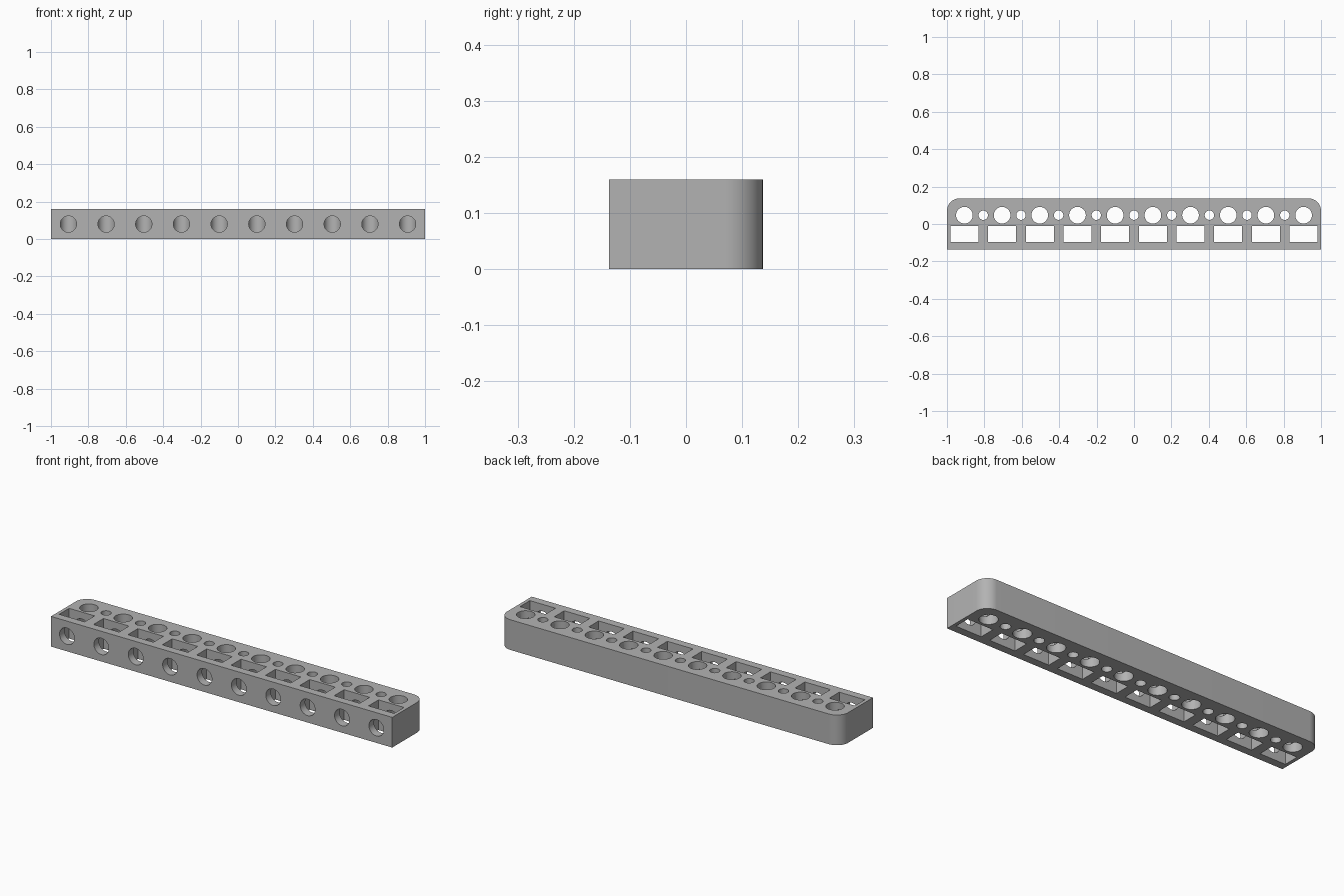
import bpy, bmesh
from math import radians, pi
from mathutils import Matrix, Vector

cube = bpy.data.objects.get("Cube")
if cube:
    bpy.data.objects.remove(cube)

HALF_Y, HEIGHT = 0.137, 0.16
COUNT, PITCH = 10, 0.2015
HOLE_Y, HOLE_R = 0.047, 0.0445
centres = [(i - (COUNT - 1) / 2) * PITCH for i in range(COUNT)]

grey = bpy.data.materials.new("grey plastic")
grey.use_nodes = True
colour = (0.45, 0.45, 0.45, 1)
grey.diffuse_color = colour
grey.node_tree.nodes["Principled BSDF"].inputs["Base Color"].default_value = colour


def make_object(name, bm):
    mesh = bpy.data.meshes.new(name)
    bmesh.ops.recalc_face_normals(bm, faces=bm.faces)
    bm.to_mesh(mesh)
    bm.free()
    mesh.materials.append(grey)
    obj = bpy.data.objects.new(name, mesh)
    bpy.context.collection.objects.link(obj)
    return obj


def add_box(bm, centre, size):
    matrix = Matrix.Translation(centre) @ Matrix.Diagonal((*size, 1))
    return bmesh.ops.create_cube(bm, size=1, matrix=matrix)["verts"]


def add_cylinder(bm, centre, radius, depth, turn=0):
    bmesh.ops.create_cone(bm, cap_ends=True, segments=48, radius1=radius, radius2=radius,
                          depth=depth, matrix=Matrix.Translation(centre) @ Matrix.Rotation(turn, 4, "X"))


# Bar with its two rear upright edges rounded
bm = bmesh.new()
add_box(bm, (0, 0, HEIGHT / 2), (2, HALF_Y * 2, HEIGHT))
rear_edges = [e for e in bm.edges if all(v.co.y > 0 for v in e.verts)
              and abs(e.verts[0].co.z - e.verts[1].co.z) > 0.1]
bmesh.ops.bevel(bm, geom=rear_edges, offset=0.067, segments=12, profile=0.5, affect="EDGES")
bar = make_object("drilled_bar", bm)

# Upright cutters: large holes, small holes between them, rectangular slots
bm = bmesh.new()
for i, x in enumerate(centres):
    add_cylinder(bm, (x, HOLE_Y, HEIGHT / 2), HOLE_R, HEIGHT * 2)
    add_box(bm, (x, -0.0535, HEIGHT / 2), (0.15, 0.083, HEIGHT * 2))
    if i:
        add_cylinder(bm, (x - PITCH / 2, HOLE_Y, HEIGHT / 2), 0.025, HEIGHT * 2)
upright_cutter = make_object("upright_cutter", bm)

# Front cutters: bores from the front face into the large holes
bm = bmesh.new()
front_y = -HALF_Y - 0.05
for x in centres:
    add_cylinder(bm, (x, (front_y + HOLE_Y) / 2, HEIGHT / 2), 0.0435, HOLE_Y - front_y, pi / 2)
front_cutter = make_object("front_cutter", bm)

# Cut the openings and discard the cutters
bpy.ops.object.select_all(action="DESELECT")
bar.select_set(True)
bpy.context.view_layer.objects.active = bar
for cutter in (upright_cutter, front_cutter):
    cutter.hide_render = True
    cut = bar.modifiers.new(cutter.name, "BOOLEAN")
    cut.operation = "DIFFERENCE"
    cut.solver = "EXACT"
    cut.object = cutter
    bpy.ops.object.modifier_apply(modifier=cut.name)
    bpy.data.objects.remove(cutter)

bpy.ops.object.shade_smooth_by_angle(angle=radians(30))
